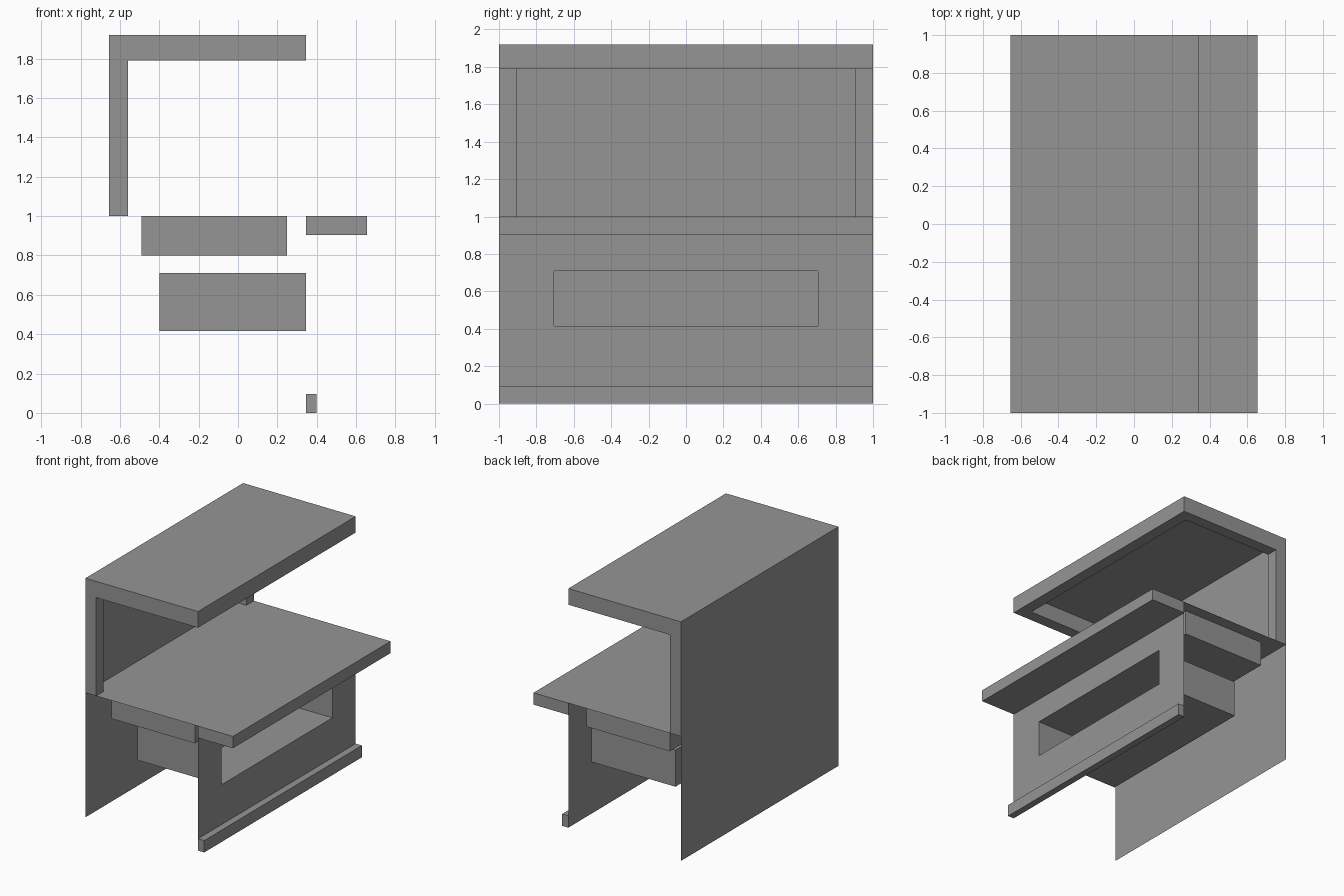
import bpy
import bmesh
from mathutils import Vector

cube = bpy.data.objects.get("Cube")
if cube:
    bpy.data.objects.remove(cube, do_unlink=True)

grey = bpy.data.materials.new("plain grey")
grey.use_nodes = True
grey.diffuse_color = (0.3, 0.3, 0.3, 1)
bsdf = next(n for n in grey.node_tree.nodes if n.type == "BSDF_PRINCIPLED")
bsdf.inputs["Base Color"].default_value = grey.diffuse_color

# Shared dimensions
BACK, FRONT, LEDGE = -0.655, 0.345, 0.655
TOP, SOFFIT, COUNTER = 1.92, 1.79, 1.0
INNER_BACK, INNER_END = -0.56, 0.905
LEDGE_BASE = 0.905


def finish(name, bm):
    mesh = bpy.data.meshes.new(name)
    bm.to_mesh(mesh)
    bm.free()
    mesh.materials.append(grey)
    obj = bpy.data.objects.new(name, mesh)
    bpy.context.collection.objects.link(obj)
    return obj


def prism(name, profile, y0, y1, skip=()):
    """Extrude an x-z profile along y, leaving out outer sides facing skip."""
    bm = bmesh.new()
    face = bm.faces.new([bm.verts.new((x, y0, z)) for x, z in profile])
    extruded = bmesh.ops.extrude_face_region(bm, geom=[face], use_keep_orig=True)
    moved = [v for v in extruded["geom"] if isinstance(v, bmesh.types.BMVert)]
    bmesh.ops.translate(bm, verts=moved, vec=(0, y1 - y0, 0))
    bmesh.ops.recalc_face_normals(bm, faces=bm.faces[:])
    for direction in skip:
        d = Vector(direction)
        reach = max(v.co.dot(d) for v in bm.verts)
        outer = [f for f in bm.faces
                 if all(v.co.dot(d) > reach - 1e-4 for v in f.verts)]
        bmesh.ops.delete(bm, geom=outer, context="FACES")
    return finish(name, bm)


def box(name, x0, x1, z0, z1, y, skip=()):
    return prism(name, [(x0, z0), (x1, z0), (x1, z1), (x0, z1)], -y, y, skip)


def sheet(name, start, end):
    """Single-layer panel swept across the full width."""
    bm = bmesh.new()
    (xa, za), (xb, zb) = start, end
    corners = [(xa, -1, za), (xb, -1, zb), (xb, 1, zb), (xa, 1, za)]
    bm.faces.new([bm.verts.new(c) for c in corners])
    return finish(name, bm)


LEFT, RIGHT, UP = (-1, 0, 0), (1, 0, 0), (0, 0, 1)
ENDS = [(0, -1, 0), (0, 1, 0)]

# Tall back wall, roof and counter top
sheet("back_wall", (BACK, TOP), (BACK, 0))
sheet("roof", (BACK, TOP), (FRONT, TOP))
sheet("counter_top", (BACK, COUNTER), (LEDGE, COUNTER))

# Raised border round the hollow inside of the wall and roof
angle = [(BACK, COUNTER), (INNER_BACK, COUNTER), (INNER_BACK, SOFFIT),
         (FRONT, SOFFIT), (FRONT, TOP), (BACK, TOP)]
for side, ya, yb in (("right", -1, -INNER_END), ("left", INNER_END, 1)):
    prism("end_frame_" + side, angle, ya, yb, [LEFT, UP])
box("roof_lip", FRONT - 0.095, FRONT, SOFFIT, TOP, INNER_END, [UP] + ENDS)

# Ledge and foot rail
box("counter_ledge", FRONT, LEDGE, LEDGE_BASE, COUNTER, 1, [UP])
box("foot_rail", FRONT, 0.4, 0, 0.095, 1, [LEFT])

# Front panel with its window, and the compartment behind it
bm = bmesh.new()
loops = []
for y, low, high in ((1, 0, LEDGE_BASE), (0.705, 0.415, 0.71)):
    loops.append([bm.verts.new((FRONT, a, b)) for a, b in
                  ((-y, low), (y, low), (y, high), (-y, high))])
outer, inner = loops
for i in range(4):
    j = (i + 1) % 4
    bm.faces.new((outer[i], outer[j], inner[j], inner[i]))
bmesh.ops.dissolve_limit(bm, angle_limit=0.01, verts=[], edges=[])
finish("front_panel", bm)
box("open_compartment", -0.4, FRONT, 0.415, 0.71, 0.705, [RIGHT])

# Closed tray under the counter
box("under_counter_tray", -0.49, 0.25, 0.8, COUNTER, INNER_END, [UP])
